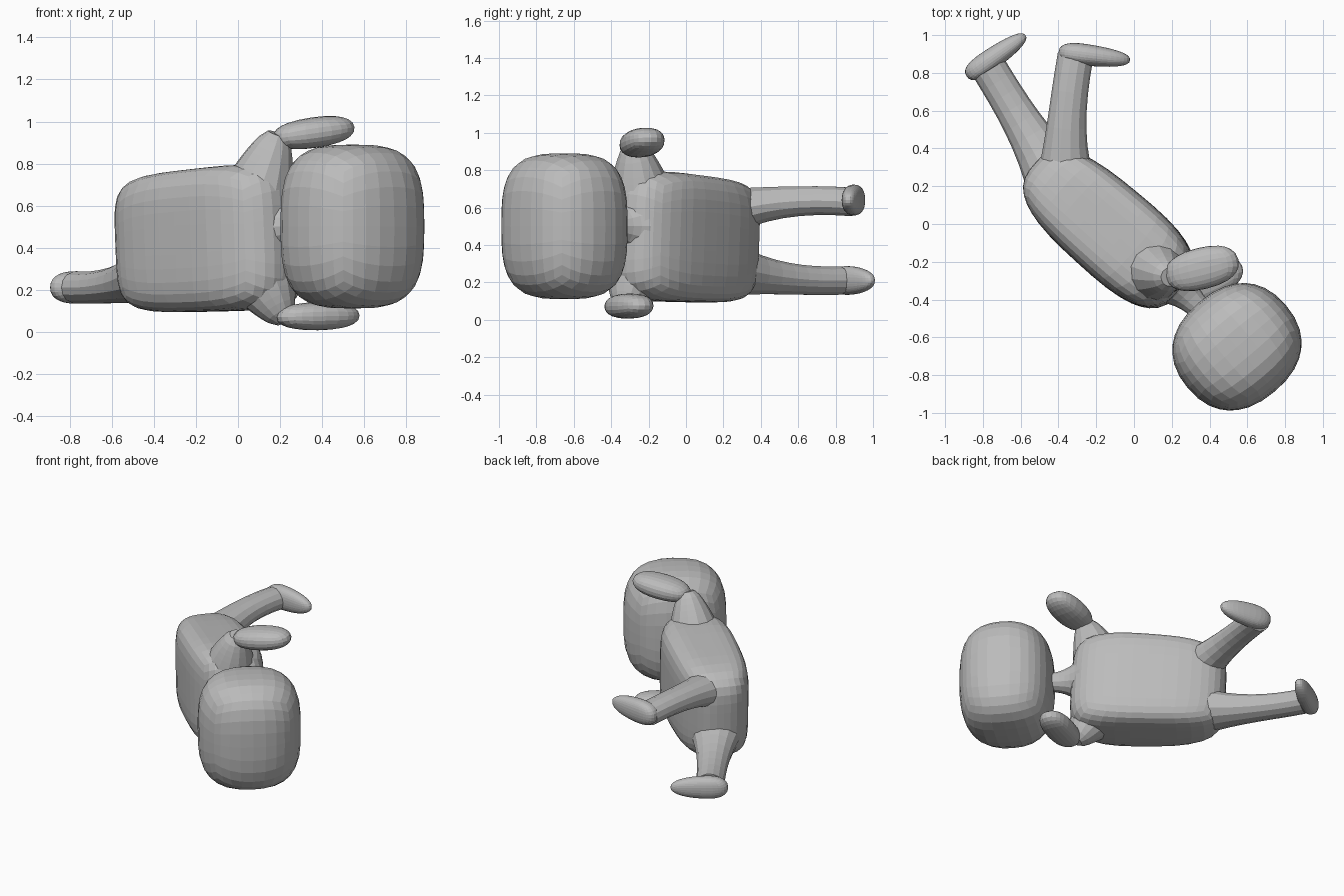
import bpy, bmesh, math
from mathutils import Vector, Matrix

old = bpy.data.objects.get("Cube")
if old:
    bpy.data.objects.remove(old, do_unlink=True)

shade = (0.5, 0.5, 0.5, 1)
grey = bpy.data.materials.new("plain_grey")
grey.use_nodes = True
grey.diffuse_color = shade
grey.node_tree.nodes["Principled BSDF"].inputs["Base Color"].default_value = shade


def finish(name, bm):
    """Turn the bmesh into a flat shaded grey object."""
    bmesh.ops.recalc_face_normals(bm, faces=bm.faces)
    mesh = bpy.data.meshes.new(name)
    bm.to_mesh(mesh)
    bm.free()
    mesh.materials.append(grey)
    bpy.context.collection.objects.link(bpy.data.objects.new(name, mesh))


def blob(name, centre, half_size, heading, tilt=0, plan=2.3, upright=2.3, taper=0, cells=8):
    """Rounded box: plan and upright set how boxy it is, taper widens the +x end."""
    bm = bmesh.new()
    bmesh.ops.create_cube(bm, size=2)
    bmesh.ops.subdivide_edges(bm, edges=bm.edges[:], cuts=cells - 1, use_grid_fill=True)
    for v in bm.verts:
        across = (abs(v.co.x) ** plan + abs(v.co.y) ** plan) ** (1 / plan)
        v.co /= (across ** upright + abs(v.co.z) ** upright) ** (1 / upright)
        v.co.yz *= 1 + taper * v.co.x
    turn = Matrix.Rotation(math.radians(heading), 4, 'Z')
    lift = Matrix.Rotation(-math.radians(tilt), 4, 'Y')
    bm.transform(Matrix.Translation(centre) @ turn @ lift @ Matrix.Diagonal((*half_size, 1)))
    finish(name, bm)


def limb(name, start, bend, end, thick, thin, fall=1, flat=1, rings=8, sides=14):
    """Tube along a bent path, narrowing from thick to thin."""
    start, bend, end = Vector(start), Vector(bend), Vector(end)
    bm = bmesh.new()
    loops = []
    for i in range(rings + 1):
        t = i / rings
        first, second = start.lerp(bend, t), bend.lerp(end, t)
        radius = thin + (thick - thin) * (1 - t) ** fall
        frame = (second - first).to_track_quat('Z', 'Y')
        loop = []
        for k in range(sides):
            a = math.tau * k / sides
            offset = Vector((math.cos(a), flat * math.sin(a), 0)) * radius
            loop.append(bm.verts.new(first.lerp(second, t) + frame @ offset))
        loops.append(loop)
    for a, b in zip(loops, loops[1:]):
        for k in range(sides):
            bm.faces.new((a[k - 1], a[k], b[k], b[k - 1]))
    bm.faces.new(loops[0])
    bm.faces.new(loops[-1])
    finish(name, bm)


# Big rounded head, boxy torso and thin neck, lying on one side
blob("head", centre=(0.545, -0.65, 0.5), half_size=(0.31, 0.34, 0.39),
     heading=-50, upright=3.2)
blob("torso", centre=(-0.14, -0.02, 0.435), half_size=(0.51, 0.245, 0.34),
     heading=-41, tilt=3, plan=2.9, upright=5, taper=0.05, cells=10)
limb("neck", start=(0.2, -0.3, 0.5), bend=(0.3, -0.4, 0.5), end=(0.4, -0.5, 0.5),
     thick=0.16, thin=0.06, fall=3)

# Legs blending out of the hips
limb("left_leg", start=(-0.36, 0.16, 0.56), bend=(-0.38, 0.5, 0.66), end=(-0.31, 0.89, 0.63),
     thick=0.18, thin=0.095, fall=3, flat=0.82)
limb("right_leg", start=(-0.4, 0.22, 0.27), bend=(-0.6, 0.55, 0.2), end=(-0.765, 0.82, 0.21),
     thick=0.18, thin=0.095, fall=3, flat=0.82)

# Feet narrowing to the toes
blob("left_foot", centre=(-0.21, 0.89, 0.64), half_size=(0.19, 0.055, 0.08),
     heading=-7, plan=2.6, taper=-0.2)
blob("right_foot", centre=(-0.73, 0.89, 0.21), half_size=(0.19, 0.055, 0.075),
     heading=35, plan=2.6, taper=-0.2)

# Shoulders reaching out sideways to the arms
limb("left_shoulder", start=(0.1, -0.24, 0.66), bend=(0.14, -0.26, 0.8),
     end=(0.19, -0.28, 0.94), thick=0.18, thin=0.05, fall=0.7)
limb("right_shoulder", start=(0.1, -0.26, 0.28), bend=(0.16, -0.3, 0.16),
     end=(0.22, -0.33, 0.05), thick=0.18, thin=0.04, fall=0.7)

# Flattened paddle arms pointing past the head
blob("left_arm", centre=(0.36, -0.235, 0.947), half_size=(0.2, 0.11, 0.073),
     heading=14, tilt=8, cells=6)
blob("right_arm", centre=(0.38, -0.305, 0.073), half_size=(0.21, 0.1, 0.067),
     heading=24, tilt=1, cells=6)
